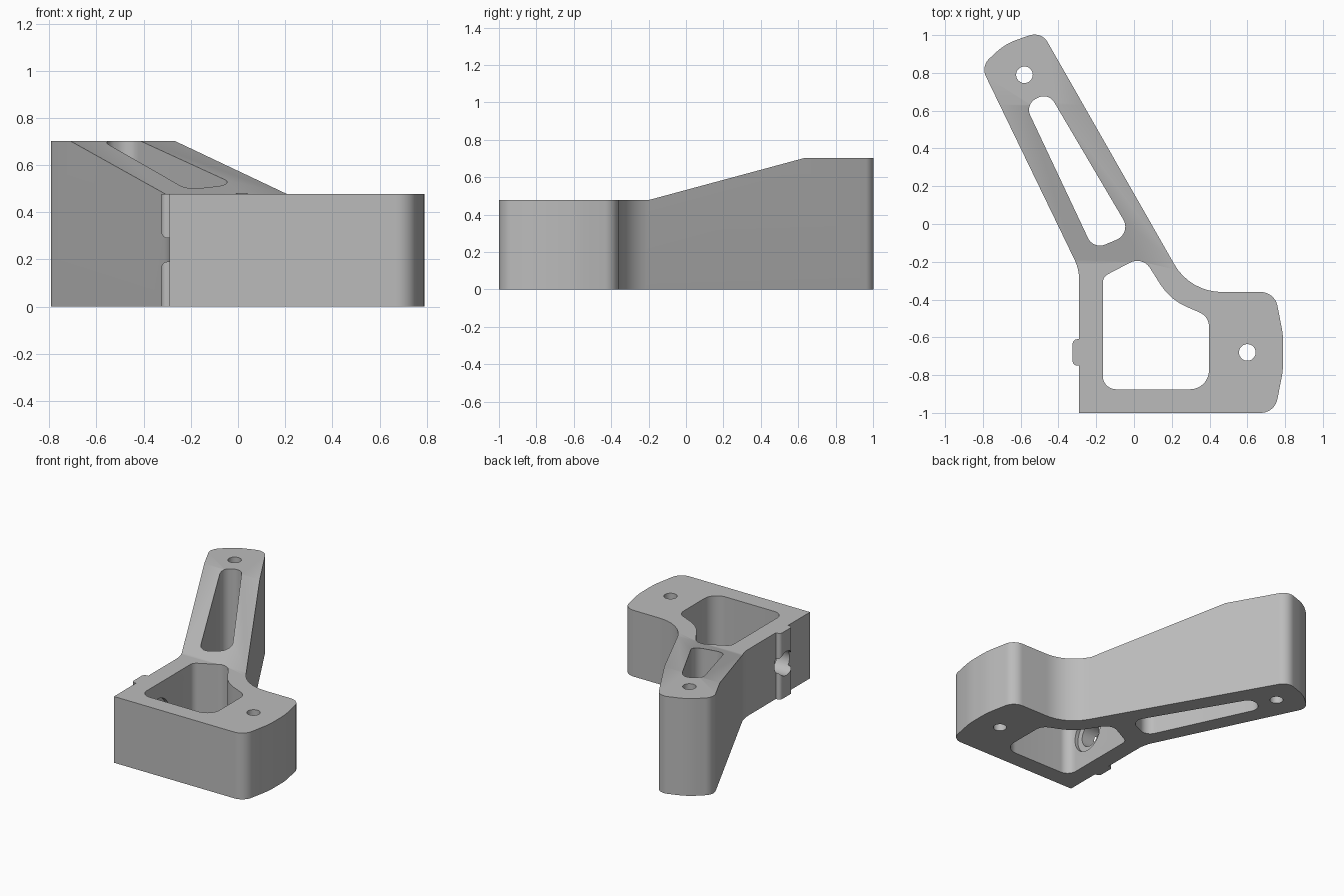
import bpy, bmesh, math
from mathutils import Vector, Matrix

cube = bpy.data.objects.get("Cube")
if cube:
    bpy.data.objects.remove(cube, do_unlink=True)

grey = bpy.data.materials.new("plain grey")
grey.use_nodes = True
grey.diffuse_color = (0.5, 0.5, 0.5, 1)
grey.node_tree.nodes["Principled BSDF"].inputs["Base Color"].default_value = (0.5, 0.5, 0.5, 1)


def rounded(corners):
    """Turn (x, y, radius) corners into a filleted outline."""
    out = []
    for i, (x, y, r) in enumerate(corners):
        p = Vector((x, y))
        a = (Vector(corners[i - 1][:2]) - p).normalized()
        b = (Vector(corners[(i + 1) % len(corners)][:2]) - p).normalized()
        if r == 0:
            out.append(p)
            continue
        half = a.angle(b) / 2
        centre = p + (a + b).normalized() * r / math.sin(half)
        start = p + a * r / math.tan(half) - centre
        end = p + b * r / math.tan(half) - centre
        turn = math.atan2(start.x * end.y - start.y * end.x, start.dot(end))
        steps = max(4, int(abs(turn) / 0.13))
        out += [centre + Matrix.Rotation(turn * k / steps, 2) @ start for k in range(steps + 1)]
    return out


def prism(name, outline, low, high, axis="z"):
    """Extrude a flat outline along z, or a (y, z) outline along x."""
    place = (lambda p, h: (p[0], p[1], h)) if axis == "z" else (lambda p, h: (h, p[0], p[1]))
    bm = bmesh.new()
    face = bm.faces.new([bm.verts.new(place(p, low)) for p in outline])
    top = bmesh.ops.extrude_face_region(bm, geom=[face])["geom"]
    shift = Vector(place((0, 0), high - low))
    bmesh.ops.translate(bm, vec=shift, verts=[v for v in top if isinstance(v, bmesh.types.BMVert)])
    bmesh.ops.recalc_face_normals(bm, faces=bm.faces)
    mesh = bpy.data.meshes.new(name)
    bm.to_mesh(mesh)
    bm.free()
    mesh.materials.append(grey)
    obj = bpy.data.objects.new(name, mesh)
    bpy.context.collection.objects.link(obj)
    return obj


def circle(x, y, r, n=40):
    return [(x + r * math.cos(math.tau * k / n), y + r * math.sin(math.tau * k / n)) for k in range(n)]


def combine(target, tool, operation):
    """Apply a boolean and remove the tool."""
    tool.hide_render = True
    mod = target.modifiers.new("cut", "BOOLEAN")
    mod.operation, mod.solver, mod.object = operation, "EXACT", tool
    bpy.context.view_layer.objects.active = target
    bpy.ops.object.modifier_apply(modifier=mod.name)
    bpy.data.objects.remove(tool, do_unlink=True)


# Bracket plan: foot block, side tab and slanting arm
bracket = prism("bracket_body", rounded([
    (-0.29, -1, 0), (0.745, -1, 0.09), (0.79, -0.77, 0.5), (0.79, -0.59, 0.5), (0.745, -0.36, 0.09),
    (0.297, -0.36, 0.29), (-0.49, 1.02, 0.08), (-0.68, 0.955, 0.3), (-0.81, 0.835, 0.08),
    (-0.29, -0.24, 0.25), (-0.29, -0.61, 0), (-0.325, -0.61, 0.025),
    (-0.325, -0.75, 0.025), (-0.29, -0.75, 0)]), 0, 0.9)

# Side profile: low foot, ramp, raised arm end
combine(bracket, prism("side_profile", [
    (-1.2, -0.0), (1.2, -0.0), (1.2, 0.702), (0.63, 0.702), (-0.2, 0.478), (-1.2, 0.478)],
    -1, 1, "x"), "INTERSECT")

# Pocket through the foot
combine(bracket, prism("foot_pocket", rounded([
    (-0.165, -0.875, 0.07), (0.397, -0.875, 0.1), (0.397, -0.49, 0.08), (0.19, -0.4, 0.3),
    (0.045, -0.17, 0.08), (-0.165, -0.28, 0.05)]), -0.1, 1), "DIFFERENCE")

# Long slot through the arm
combine(bracket, prism("arm_slot", rounded([
    (-0.215, -0.135, 0.07), (-0.013, -0.05, 0.075), (-0.455, 0.7, 0.065), (-0.575, 0.63, 0.065)]),
    -0.1, 1), "DIFFERENCE")

# Vertical screw holes
for x, y in [(-0.58, 0.79), (0.6, -0.68)]:
    combine(bracket, prism("screw_hole", circle(x, y, 0.044), -0.1, 1), "DIFFERENCE")

# Sideways hole through the tab, with a shallow recess inside the pocket
combine(bracket, prism("tab_hole", circle(-0.68, 0.24, 0.086), -0.5, 0, "x"), "DIFFERENCE")
combine(bracket, prism("tab_recess", circle(-0.68, 0.24, 0.13), -0.19, 0, "x"), "DIFFERENCE")

bpy.ops.object.select_all(action="DESELECT")
bracket.select_set(True)
bpy.context.view_layer.objects.active = bracket
bpy.ops.object.shade_smooth_by_angle(angle=math.radians(30))
